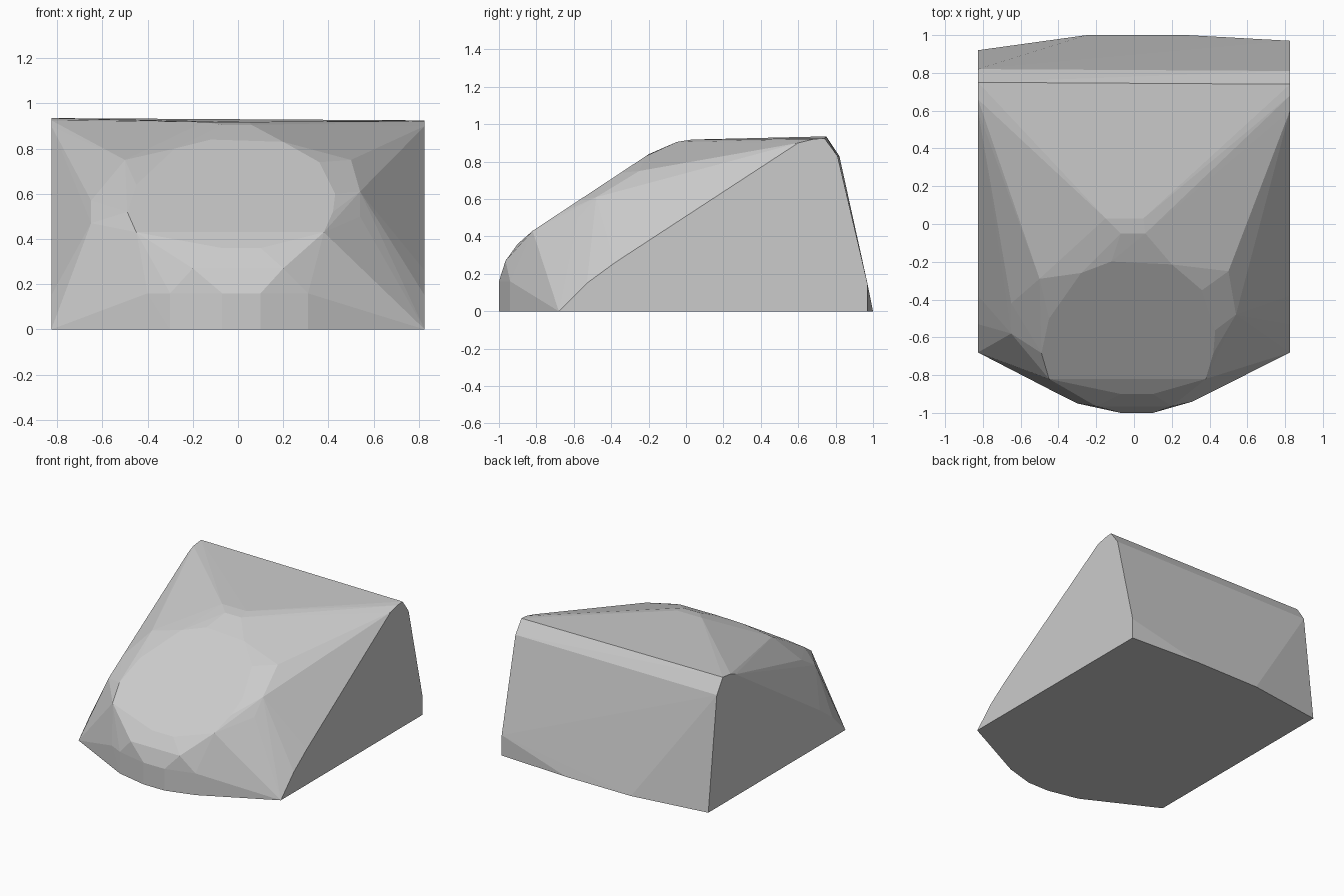
import bpy
import bmesh
import math

default_cube = bpy.data.objects.get("Cube")
if default_cube:
    bpy.data.objects.remove(default_cube, do_unlink=True)

HALF_WIDTH = 0.826


def make_material(name, colour):
    material = bpy.data.materials.new(name)
    material.use_nodes = True
    material.diffuse_color = colour
    shader = material.node_tree.nodes["Principled BSDF"]
    shader.inputs["Base Color"].default_value = colour
    return material


def side_profile(x, profile):
    """Flat end wall: (y, z) points placed at one x."""
    return [(x, y, z) for y, z in profile]


def level(y_by_x, z):
    """Outline at one height: (x, y) points."""
    return [(x, y, z) for x, y in y_by_x]


def slope_panel(profile):
    """Points of the sloped front panel: (x, z), all in one plane."""
    return [(x, (z - 0.43) / 0.66 - 0.82, z) for x, z in profile]


def hull_object(name, points, material):
    """Faceted solid stretched over the given points."""
    bm = bmesh.new()
    for point in points:
        bm.verts.new(point)
    result = bmesh.ops.convex_hull(bm, input=bm.verts[:])
    unused = [v for v in bm.verts if not v.link_faces]
    bmesh.ops.delete(bm, geom=unused, context="VERTS")
    bmesh.ops.dissolve_limit(bm, angle_limit=math.radians(0.5),
                             verts=bm.verts[:], edges=bm.edges[:])
    bmesh.ops.recalc_face_normals(bm, faces=bm.faces[:])
    mesh = bpy.data.meshes.new(name)
    bm.to_mesh(mesh)
    bm.free()
    mesh.materials.append(material)
    obj = bpy.data.objects.new(name, mesh)
    bpy.context.scene.collection.objects.link(obj)
    return obj


# Flat end walls, with a slightly shorter base on the right
front_edge = [(-0.68, 0), (-0.53, 0.15), (-0.38, 0.26)]
left_wall = side_profile(HALF_WIDTH, front_edge + [
    (0.6, 0.9), (0.68, 0.92), (0.74, 0.925), (0.81, 0.83),
    (0.97, 0.15), (0.97, 0)])
right_wall = side_profile(-HALF_WIDTH, front_edge + [
    (0.6, 0.9), (0.66, 0.925), (0.75, 0.935), (0.82, 0.83), (0.92, 0)])

# Bowed base at the front and back, with an upright front lip
front_bow = [(-0.3, -0.95), (-0.07, -1), (0.1, -1), (0.31, -0.94)]
base = level(front_bow + [(-0.25, 1), (0.28, 1)], 0)
lip = level(front_bow + [(-0.4, -0.9)], 0.16)

# Rounded nose above the lip
nose = level([(-0.2, -0.965), (0.2, -0.965)], 0.27)
nose += level([(-0.07, -0.9), (0.1, -0.9)], 0.36)

# Oval sloped panel
panel = slope_panel([
    (-0.45, 0.43), (0.38, 0.43), (0.42, 0.52), (0.43, 0.6), (0.36, 0.74),
    (0.2, 0.83), (-0.12, 0.84), (-0.28, 0.8), (-0.45, 0.64), (-0.49, 0.52)])

# Shoulder around the panel
shoulder = [
    (0.49, -0.73, 0.39), (0.54, -0.58, 0.5), (0.54, -0.48, 0.61),
    (0.5, -0.25, 0.75), (-0.5, -0.29, 0.75), (-0.65, -0.42, 0.57),
    (-0.65, -0.58, 0.47), (-0.51, -0.8, 0.3)]

# Crest of the panel meeting the nearly flat top
crest = level([(-0.07, -0.05), (0.06, -0.05)], 0.905)
crest += level([(-0.15, 0.03), (0.05, 0.03)], 0.918)

grey = make_material("light grey", (0.6, 0.6, 0.6, 1))
hull_object("wedge_body",
            left_wall + right_wall + base + lip + nose + panel
            + shoulder + crest, grey)
